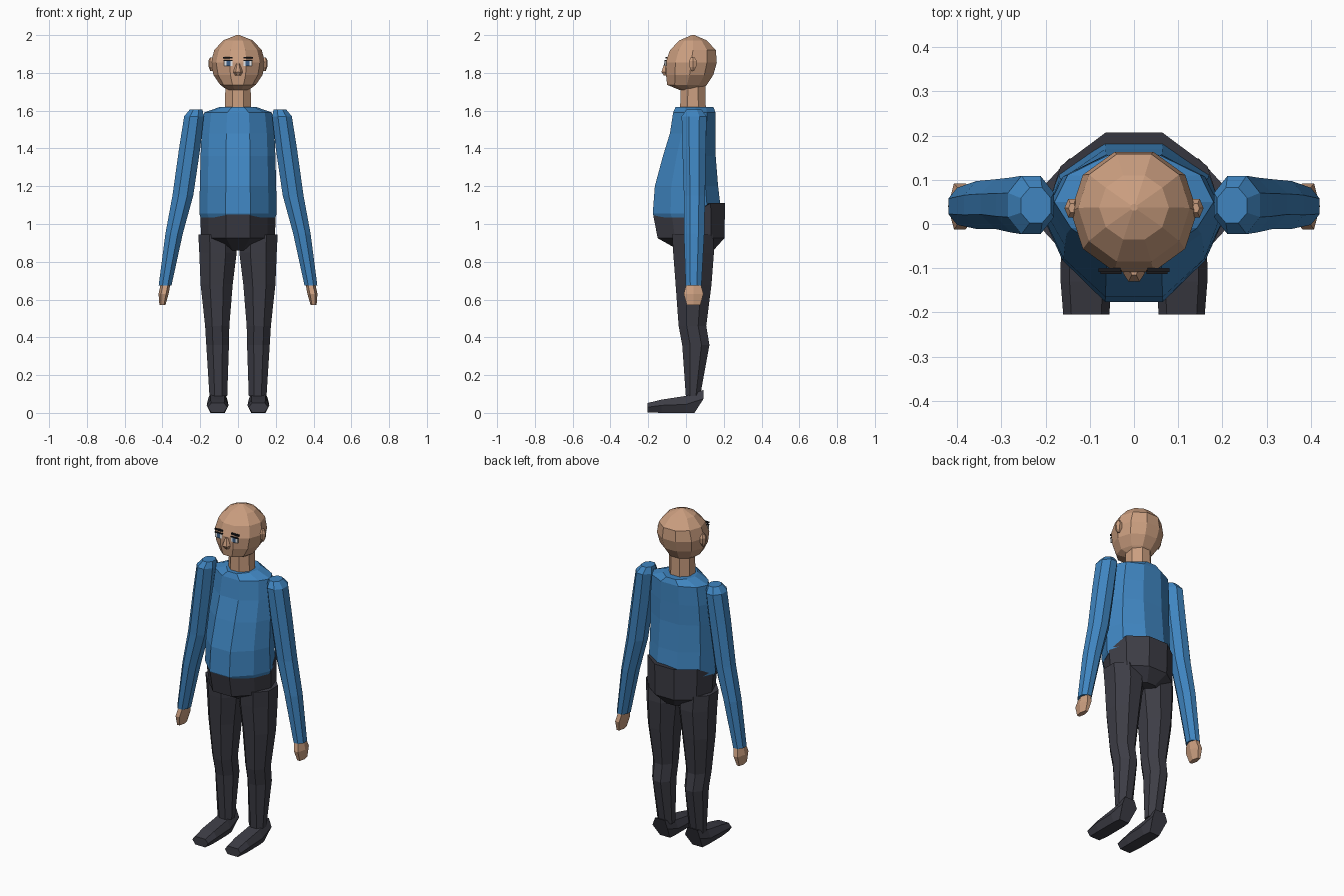
import bpy, bmesh, math

if "Cube" in bpy.data.objects:
    bpy.data.objects.remove(bpy.data.objects["Cube"])


def material(name, r, g, b):
    m = bpy.data.materials.new(name)
    m.diffuse_color = (r, g, b, 1)
    m.use_nodes = True
    m.node_tree.nodes["Principled BSDF"].inputs["Base Color"].default_value = m.diffuse_color
    return m


SKIN = material("skin", 0.60, 0.345, 0.215)
BLUE = material("shirt blue", 0.05, 0.235, 0.53)
DARK = material("trouser charcoal", 0.046, 0.046, 0.060)
WHITE = material("eye white", 0.80, 0.80, 0.80)
IRIS = material("iris blue", 0.05, 0.12, 0.25)
BROW = material("brow black", 0.01, 0.01, 0.012)


def loft(name, rings, mat):
    """Skin a list of equal-length point rings, capped at both ends."""
    bm = bmesh.new()
    rows = [[bm.verts.new(p) for p in r] for r in rings]
    n = len(rows[0])
    for a, b in zip(rows, rows[1:]):
        for i in range(n):
            j = (i + 1) % n
            bm.faces.new((a[i], a[j], b[j], b[i]))
    bm.faces.new(rows[0])
    bm.faces.new(rows[-1])
    bmesh.ops.recalc_face_normals(bm, faces=bm.faces)
    me = bpy.data.meshes.new(name)
    bm.to_mesh(me)
    bm.free()
    me.materials.append(mat)
    ob = bpy.data.objects.new(name, me)
    bpy.context.collection.objects.link(ob)
    return ob


def ring(z, cx, cy, rx, ry, n=8):
    """Horizontal polygon with a flat side to the front."""
    k = 1 / math.cos(math.pi / n)
    return [(cx + rx * k * math.sin((i + .5) * 2 * math.pi / n),
             cy - ry * k * math.cos((i + .5) * 2 * math.pi / n), z) for i in range(n)]


BODY = [(.32, -1), (.79, -.48), (1, .05), (.83, .6), (.32, 1)]


def body_ring(z, w, front, back, z_back=None):
    """Ten-sided torso section; z_back raises the rear of the ring."""
    mid, half = (front + back) / 2, (back - front) / 2
    zb = z if z_back is None else z_back
    right = [(w * x, mid + half * y, zb if y > .5 else z) for x, y in BODY]
    return right + [(-x, y, h) for x, y, h in reversed(right)]


def plate(name, x0, x1, z0, z1, y, mat, t=.009):
    loft(name, [[(x0, v, z0), (x1, v, z0), (x1, v, z1), (x0, v, z1)] for v in (y, y + t)], mat)


# Head, with a flat face and jaw
loft("head", [ring(z, 0, (f + b) / 2, w, (b - f) / 2, 10) for z, w, f, b in [
    (1.71, .055, -.035, .085), (1.737, .09, -.10, .11), (1.79, .124, -.106, .145),
    (1.855, .136, -.108, .163), (1.92, .12, -.085, .158), (1.972, .075, -.035, .11),
    (2.0, .008, .03, .045)]], SKIN)
loft("neck", [ring(1.59, 0, .037, .07, .068), ring(1.76, 0, .037, .066, .066)], SKIN)
loft("nose", [ring(1.785, 0, -.105, .012, .012, 6), ring(1.805, 0, -.11, .022, .02, 6),
              ring(1.85, 0, -.105, .008, .01, 6)], SKIN)

# Shirt and trouser seat
loft("shirt", [body_ring(*r) for r in [
    (1.035, .198, -.168, .185), (1.055, .205, -.176, .187), (1.2, .202, -.165, .17),
    (1.36, .198, -.122, .157), (1.48, .193, -.085, .156), (1.59, .18, -.068, .156),
    (1.62, .095, -.055, .145)]], BLUE)
loft("trouser_seat", [body_ring(*r) for r in [
    (.86, .085, -.035, .145), (.925, .195, -.15, .203),
    (1.05, .2, -.174, .207, 1.11)]], DARK)

for s, side in ((-1, "right"), (1, "left")):
    # Arms, hands and ears
    loft(side + "_sleeve", [ring(z, s * x, y, rx, ry) for z, x, y, rx, ry in [
        (1.605, .222, .042, .034, .04), (1.57, .233, .043, .052, .066),
        (1.4, .256, .043, .056, .062), (1.15, .292, .045, .055, .056),
        (.95, .338, .043, .046, .054), (.675, .386, .04, .034, .042)]], BLUE)
    loft(side + "_hand", [ring(z, s * x, .04, rx, ry, 6) for z, x, rx, ry in [
        (.69, .382, .022, .036), (.63, .394, .023, .052), (.572, .4, .014, .036)]], SKIN)
    loft(side + "_ear", [ring(z, s * .14, .036, rx, ry, 6) for z, rx, ry in [
        (1.81, .006, .006), (1.832, .013, .018), (1.862, .015, .021),
        (1.882, .007, .01)]], SKIN)

    # Trouser legs
    loft(side + "_leg", [ring(z, s * x, y, rx, ry) for z, x, y, rx, ry in [
        (.945, .11, .035, .10, .108), (.85, .106, .04, .099, .108),
        (.68, .113, .04, .085, .095), (.46, .11, .034, .064, .073),
        (.36, .108, .052, .06, .072), (.09, .104, .037, .047, .038)]], DARK)

    # Shoes: hexagonal sections from toe to heel (y, half width, bottom, middle, top)
    loft(side + "_shoe", [[(s * .108 + a * w, y + dy, z) for a, z, dy in [
        (-.65, lo, 0), (.65, lo, 0), (1, mid, d), (.65, hi, d),
        (-.65, hi, d), (-1, mid, d)]] for y, w, lo, mid, hi, d in [
            (-.205, .052, .003, .03, .052, 0), (-.13, .058, 0, .04, .07, 0),
            (0, .057, 0, .045, .09, 0), (.045, .05, 0, .075, .122, .048)]], DARK)

    # Eyes and brows
    plate(side + "_eye", *sorted((s * .03, s * .074)), 1.836, 1.862, -.111, WHITE)
    plate(side + "_iris", *sorted((s * .041, s * .062)), 1.836, 1.862, -.113, IRIS)
    plate(side + "_lash", *sorted((s * .028, s * .076)), 1.862, 1.867, -.113, BROW)
    plate(side + "_brow", *sorted((s * .03, s * .08)), 1.876, 1.885, -.108, BROW)
